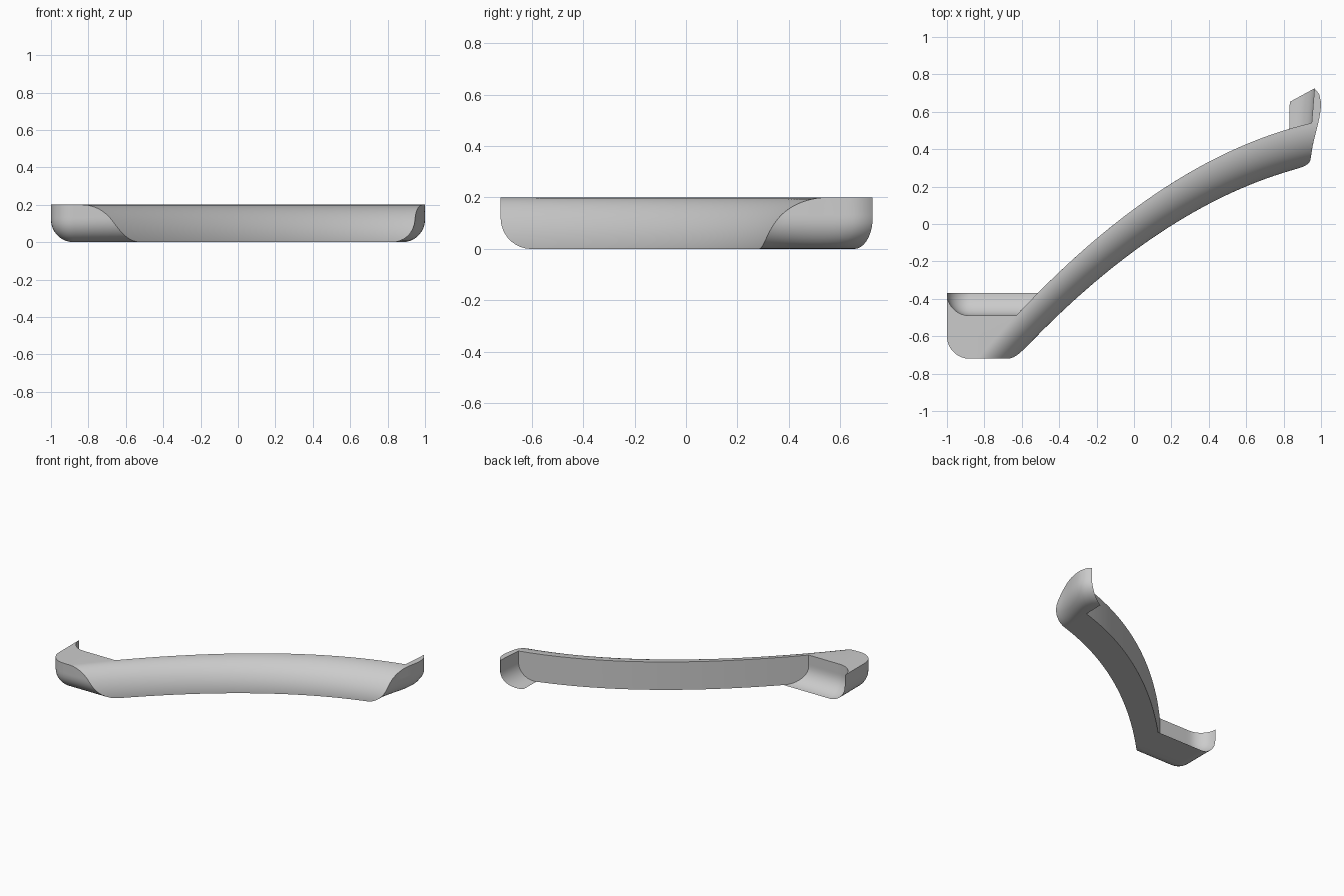
import bpy
import bmesh
import math

if "Cube" in bpy.data.objects:
    bpy.data.objects.remove(bpy.data.objects["Cube"], do_unlink=True)

TOP = 0.2       # overall height
R = 0.12        # radius of the rounded lower edge and of the corner
DEPTH = 0.225   # front-to-back thickness
A, B, C = 0.08, 0.737, -0.266   # back curve of the arched rail


def rail(x):
    return A + B * x + C * x * x


def rail_inverse(y):
    return (-B + math.sqrt(B * B - 4 * C * (A - y))) / (2 * C)


def mix(a, b, t):
    return a + (b - a) * t


def spread(a, b, count):
    return [mix(a, b, i / (count - 1)) for i in range(count)]


def wall(y):
    """Outside of the flared right end."""
    t = min(max((y - 0.33) / 0.32, 0), 1)
    return 0.945 + 0.055 * t * t * (3 - 2 * t)


def corner(inset, y_mid):
    """Rounded corner of the left end, from the side to the front."""
    r = R - inset
    return [(-1 + R - r * math.cos(a), y_mid - r * math.sin(a))
            for a in spread(0, math.pi / 2, 10)]


def section(z):
    """Outer and inner outlines at one height, matched point by point."""
    inset = R - math.sqrt(max(R * R - max(R - z, 0) ** 2, 0))
    back = 1 - math.sqrt(max(1 - (z / TOP) ** 2, 0))
    shift = DEPTH * (back - 1)
    y_in = -0.37
    y_out = y_in - 0.23
    line_in, line_out = y_in - R + inset, y_out - R + inset

    # where the rail meets each end
    left_in = rail_inverse(line_in)
    left_out = min(rail_inverse(line_out - shift), left_in)
    right_in = 0.95 - inset
    right_out = right_in
    for _ in range(30):
        right_out = wall(rail(right_out) + shift) - inset
    shared = spread(left_in, min(right_in, right_out), 48)

    # left end
    outer = [(-1 + inset, y_in)] + corner(inset, y_out)
    inner = [(-1 + inset, y_in)] + corner(inset, y_in)
    outer += [(x, rail(x) + shift) for x in spread(left_out, left_in, 10)]
    inner += [(x, line_in) for x in spread(-1 + R, left_in, 10)]

    # arched rail
    outer += [(x, rail(x) + shift) for x in shared + [right_out]]
    inner += [(x, rail(x)) for x in shared + [right_in]]

    # flared right end, closing in a thin tip
    slope = 0.6 * inset
    tip = (0.965 - 1.1 * inset, 0.725 - slope)
    flare = spread(rail(right_out) + shift, 0.65 - slope, 10)
    outer += [(wall(y + slope * i / 9) - inset, y) for i, y in enumerate(flare)]
    outer += [(0.99 - inset, 0.695 - slope), tip]
    inner += [(mix(right_in, tip[0], t), mix(rail(right_in), tip[1], t))
              for t in spread(0, 1, 12)]
    return outer, inner


# heights: close together on the lower rounding and towards the top
levels = [R * (1 - math.cos(a)) for a in spread(0, math.pi / 2, 10)]
levels += [TOP * math.sin(a)
           for a in spread(math.asin(R / TOP), math.pi / 2, 12)[1:]]

bm = bmesh.new()
rings = []
for z in levels:
    rings.append([[bm.verts.new((x, y, z)) for x, y in side]
                  for side in section(z)])


def strip(a, b):
    for i in range(len(a) - 1):
        bm.faces.new((a[i], a[i + 1], b[i + 1], b[i]))


# front and back surfaces, then the underside and the top
for low, high in zip(rings, rings[1:]):
    strip(low[0], high[0])
    strip(high[1], low[1])
strip(rings[0][1], rings[0][0])
strip(rings[-1][0], rings[-1][1])

bmesh.ops.remove_doubles(bm, verts=bm.verts, dist=0.0003)
bmesh.ops.dissolve_degenerate(bm, edges=bm.edges, dist=0.0001)
bmesh.ops.recalc_face_normals(bm, faces=bm.faces)

mesh = bpy.data.meshes.new("curved_trim")
bm.to_mesh(mesh)
bm.free()
trim = bpy.data.objects.new("curved_trim", mesh)
bpy.context.collection.objects.link(trim)

# material
grey = bpy.data.materials.new("light_grey")
grey.use_nodes = True
colour = (0.6, 0.6, 0.6, 1)
grey.diffuse_color = colour
grey.node_tree.nodes["Principled BSDF"].inputs["Base Color"].default_value = colour
mesh.materials.append(grey)

bpy.ops.object.select_all(action="DESELECT")
trim.select_set(True)
bpy.context.view_layer.objects.active = trim
bpy.ops.object.shade_smooth_by_angle(angle=math.radians(35))
